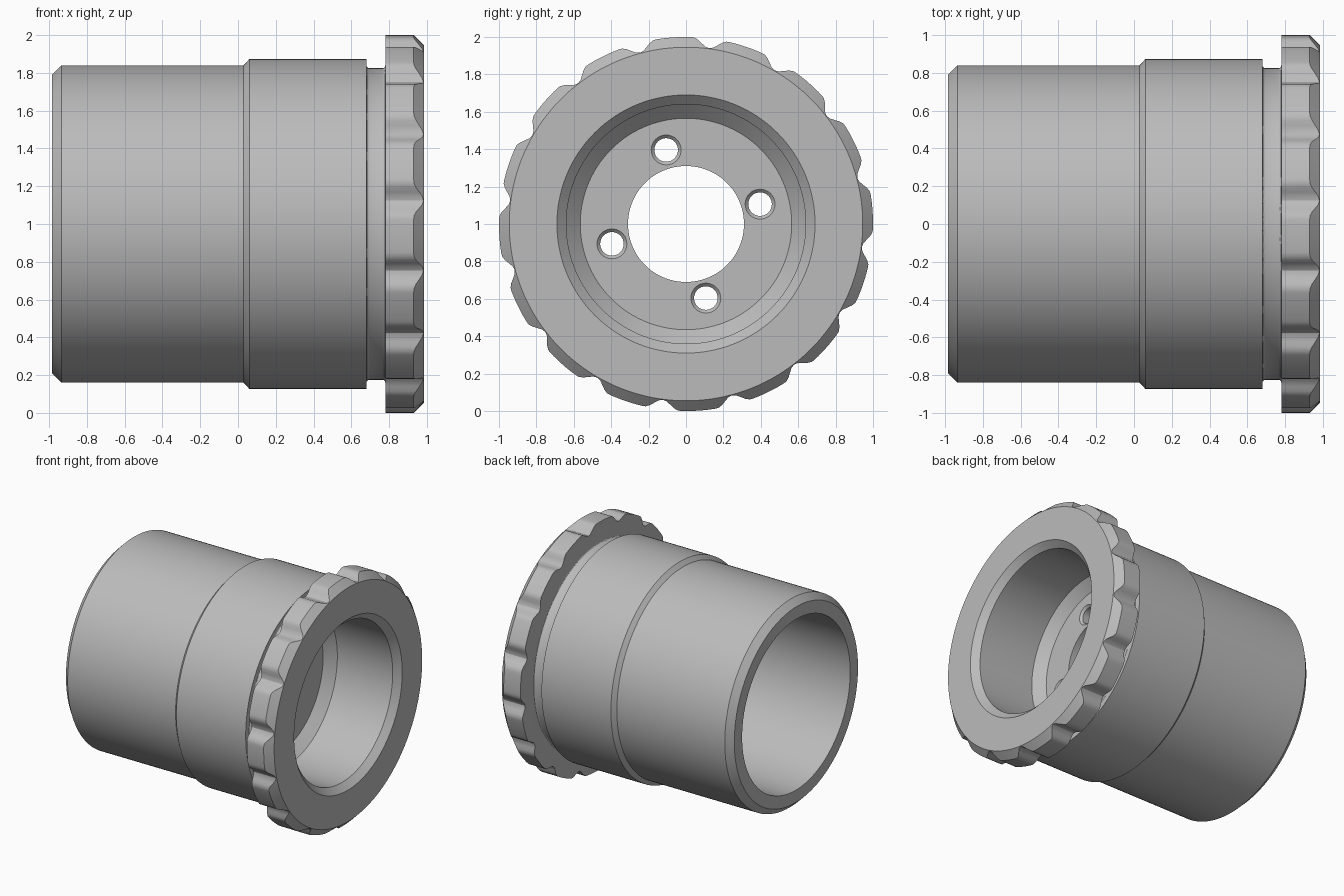
import bpy, bmesh, math

if "Cube" in bpy.data.objects:
    bpy.data.objects.remove(bpy.data.objects["Cube"])

STEEL = bpy.data.materials.new("steel grey")
STEEL.diffuse_color = (0.5, 0.5, 0.5, 1)
STEEL.use_nodes = True
STEEL.node_tree.nodes["Principled BSDF"].inputs["Base Color"].default_value = STEEL.diffuse_color

TEETH = 16
FIRST_NOTCH = math.radians(15)
PITCH = 2 * math.pi / TEETH


def rim_radius(a):
    """Scalloped rim: full radius on the teeth, rounded dips between them."""
    off = abs((a - FIRST_NOTCH + PITCH / 2) % PITCH - PITCH / 2)
    half = PITCH / 4
    if off >= half:
        return 1.0
    return 1.0 - 0.026 * (1 + math.cos(math.pi * off / half))


def lathe(name, profile, segments, y0=0.0, z0=1.0, closed=True):
    """Turn a profile of (x, radius) about an axis along x.
    Radius may be a function of angle, x a function of the radius."""
    bm = bmesh.new()
    rings = []
    for x, r in profile:
        ring = []
        for i in range(segments):
            a = 2 * math.pi * i / segments
            rad = r(a) if callable(r) else r
            px = x(rad) if callable(x) else x
            ring.append(bm.verts.new((px, y0 + rad * math.cos(a), z0 + rad * math.sin(a))))
        rings.append(ring)
    pairs = list(zip(rings, rings[1:]))
    if closed:
        pairs.append((rings[-1], rings[0]))
    else:
        bm.faces.new(rings[0])
        bm.faces.new(rings[-1])
    for p, q in pairs:
        for i in range(segments):
            j = (i + 1) % segments
            bm.faces.new((p[i], p[j], q[j], q[i]))
    bmesh.ops.recalc_face_normals(bm, faces=bm.faces)
    mesh = bpy.data.meshes.new(name)
    bm.to_mesh(mesh)
    bm.free()
    mesh.materials.append(STEEL)
    ob = bpy.data.objects.new(name, mesh)
    bpy.context.collection.objects.link(ob)
    return ob


# fillets of the relief groove behind the flange
F = 0.015
left_fillet = [(0.68 + F * (1 - math.cos(t)), 0.84 - F * math.sin(t))
               for t in (0, math.pi / 6, math.pi / 3, math.pi / 2)]
right_fillet = [(0.78 - F * (1 - math.cos(t)), 0.84 - F * math.sin(t))
                for t in (math.pi / 2, math.pi / 3, math.pi / 6, 0)]

profile = [
    # barrel with end chamfer, then the thicker collar
    (-0.985, 0.79), (-0.935, 0.84), (0.03, 0.84), (0.06, 0.873), (0.68, 0.873),
    *left_fillet, *right_fillet,
    # scalloped flange with front chamfer
    (0.78, rim_radius),
    (lambda r: 0.93 + (1 - r), rim_radius),
    (0.985, 0.945),
    # front bore, down to the web with its centre hole
    (0.985, 0.69), (0.935, 0.64), (0.44, 0.64), (0.365, 0.565),
    (0.365, 0.31), (0.22, 0.31),
    # rear bore
    (0.22, 0.69), (-0.985, 0.69),
]
body = lathe("flanged_sleeve", profile, TEETH * 18)

# four countersunk bolt holes through the web
cutters = []
for k in range(4):
    a = math.radians(15 + 90 * k)
    cutters.append(lathe("bolt_hole_cutter",
                         [(0.1, 0.063), (0.348, 0.063), (0.365, 0.08), (0.42, 0.08)],
                         32, 0.41 * math.cos(a), 1 + 0.41 * math.sin(a), closed=False))

bpy.context.view_layer.objects.active = body
for c in cutters:
    c.hide_render = True
    mod = body.modifiers.new("bolt_hole", 'BOOLEAN')
    mod.operation = 'DIFFERENCE'
    mod.solver = 'EXACT'
    mod.object = c
    bpy.ops.object.modifier_apply(modifier=mod.name)
    bpy.data.objects.remove(c)

# smooth turned surfaces, crisp machined edges
bpy.ops.object.select_all(action='DESELECT')
body.select_set(True)
bpy.ops.object.shade_smooth_by_angle(angle=math.radians(30))
